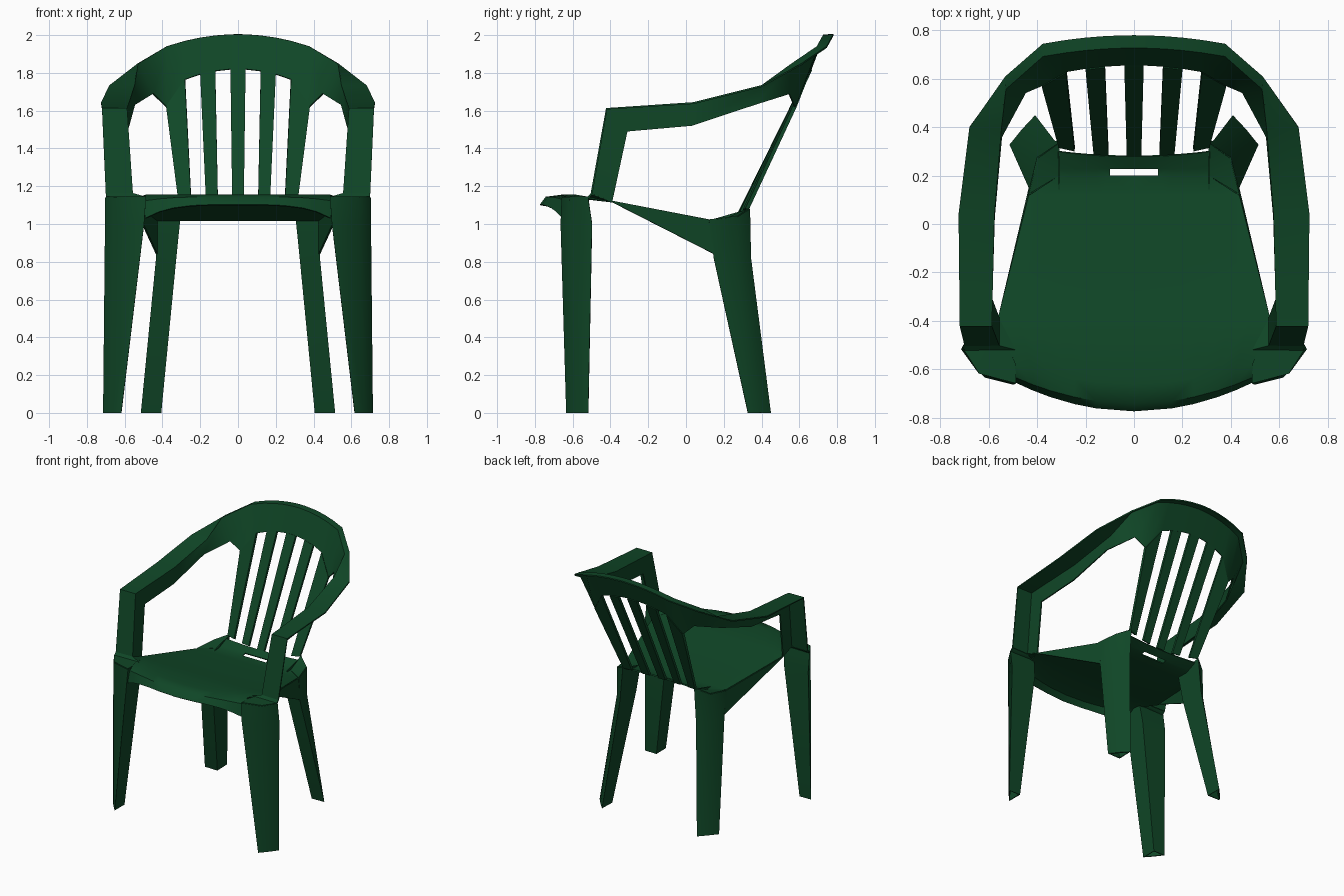
import bpy
from mathutils import Vector

cube = bpy.data.objects.get("Cube")
if cube:
    bpy.data.objects.remove(cube, do_unlink=True)

# Single moulded plastic colour
GREEN = (0.005, 0.062, 0.02, 1)
plastic = bpy.data.materials.new("dark_green_plastic")
plastic.use_nodes = True
plastic.diffuse_color = GREEN
bsdf = plastic.node_tree.nodes["Principled BSDF"]
bsdf.inputs["Base Color"].default_value = GREEN
bsdf.inputs["Roughness"].default_value = 0.6


def shell(name, verts, faces, thickness=0.01):
    """Thin moulded sheet mirrored across the middle."""
    mesh = bpy.data.meshes.new(name)
    mesh.from_pydata([tuple(v) for v in verts], [], faces)
    mesh.materials.append(plastic)
    obj = bpy.data.objects.new(name, mesh)
    bpy.context.collection.objects.link(obj)
    obj.modifiers.new("mirror", 'MIRROR').use_clip = True
    solidify = obj.modifiers.new("thickness", 'SOLIDIFY')
    solidify.thickness = thickness
    solidify.offset = 0
    bpy.ops.object.select_all(action='DESELECT')
    obj.select_set(True)
    bpy.context.view_layer.objects.active = obj
    bpy.ops.object.convert(target='MESH')
    bpy.ops.object.shade_smooth_by_angle(angle=0.8)


def loft(name, rows, holes=(), closed=False, thickness=0.01):
    """Sheet joining rows of points, leaving out (row, column) holes."""
    count = len(rows[0])
    verts = [point for row in rows for point in row]
    faces = []
    for row in range(len(rows) - 1):
        for column in range(count if closed else count - 1):
            if (row, column) in holes:
                continue
            here = row * count + column
            after = row * count + (column + 1) % count
            faces.append((here, after, after + count, here + count))
    shell(name, verts, faces, thickness)


def seat_row(half_width, y, z, bow=0, droop=0):
    """Half of a seat cross-section, bowed back and drooping at its edge."""
    steps = (0, .32, .5, .7, .85, 1)
    return [Vector((half_width * t, y + bow * t ** 2, z - droop * t ** 4))
            for t in steps]


# Seat with a rolled front lip and a drain slot at the back
loft("seat", [
    seat_row(.49, -.77, 1.1, bow=.12, droop=.07),
    seat_row(.49, -.74, 1.14, bow=.11, droop=.02),
    seat_row(.49, -.66, 1.15, bow=.08),
    seat_row(.56, -.4, 1.12),
    seat_row(.43, .12, 1.02),
    seat_row(.31, .2, 1.02),
    seat_row(.31, .23, 1.03),
    seat_row(.31, .28, 1.06, bow=.02),
], holes={(5, 0)})


def rail_inner(x):
    return Vector((x, .66 - .35 * x * x, 1.82 - .7 * x * x))


def rail_outer(x):
    return Vector((x, .78 - .25 * x * x, 2 - .45 * x * x))


# Arm post and arm: (lower inner edge, outer edge) from seat to top rail
arm = [
    ((.56, -.39, 1.12), (.7, -.5, 1.16)),
    ((.59, -.31, 1.49), (.72, -.42, 1.61)),
    ((.58, .03, 1.52), (.725, .04, 1.64)),
    ((.55, .36, 1.63), (.68, .4, 1.73)),
]
band = []
for lower, outer in arm:
    fold = (lower[0], outer[1], outer[2])
    band.append([Vector(lower), Vector(fold), Vector(outer)])

# Top rail: the same angle section, narrowing to a lip at the crest
shoulder_inner = Vector((.38, .575, 1.62))
rail = [(Vector((.45, .545, 1.69)), Vector((.53, .61, 1.845))),
        (shoulder_inner, rail_outer(.375))]
rail += [(rail_inner(x), rail_outer(x)) for x in (.28, .2, .12, .04, 0)]
for inner, outer in rail:
    band.append([inner, outer - Vector((0, .05, 0)), outer])
loft("arm_and_top_rail", band)


def slat(name, bottom, top):
    """Upright from the back of the seat to the rail."""
    foot = [Vector((x, .285 + .4 * x * x, 1.06 + .2 * x * x)) for x in bottom]
    loft(name, [foot, top], thickness=.02)


# Back slats
slat("centre_slat", (0, .03), [rail_inner(0), rail_inner(.04)])
slat("inner_slat", (.105, .167), [rail_inner(.12), rail_inner(.2)])
slat("outer_slat", (.245, .31), [rail_inner(.28), shoulder_inner])


def leg_section(outer, inner, near, far, z, tilt=0):
    """Triangular section whose slanted outer face bulges towards the top."""
    start = Vector((outer, near, z))
    tip = Vector((inner, far, z + tilt))
    bulge = start.lerp(tip, .5).lerp(Vector((outer, far, z)), .4 * min(z, 1))
    return [start, bulge, tip, Vector((inner, near, z))]


# Front legs
front_top = leg_section(.7, .49, -.52, -.655, 1.14)
loft("front_leg", [leg_section(.71, .62, -.52, -.63, 0),
                   leg_section(.7, .5, -.5, -.66, 1),
                   front_top], closed=True)

# Shoulder running from the front leg up into the arm post
post_lower, post_fold, post_outer = band[0]
shell("front_shoulder", front_top + [post_outer, post_fold, post_lower],
      [(0, 1, 3), (1, 2, 3), (0, 3, 5, 4), (3, 6, 5)])

# Back legs
back_top = leg_section(.435, .31, .125, .335, 1.02, tilt=.06)
loft("back_leg", [leg_section(.51, .41, .33, .445, 0),
                  leg_section(.43, .33, .15, .34, .82),
                  back_top], closed=True)
shell("back_leg_cap", back_top[:3] + [Vector((.31, .2, 1.02))],
      [(0, 1, 3), (1, 2, 3)])

# Side skirts under the seat edge, running into the back legs
shell("side_skirt", [(.56, -.4, 1.12), (.43, .12, 1.02), (.43, .15, .84)],
      [(0, 1, 2)])
